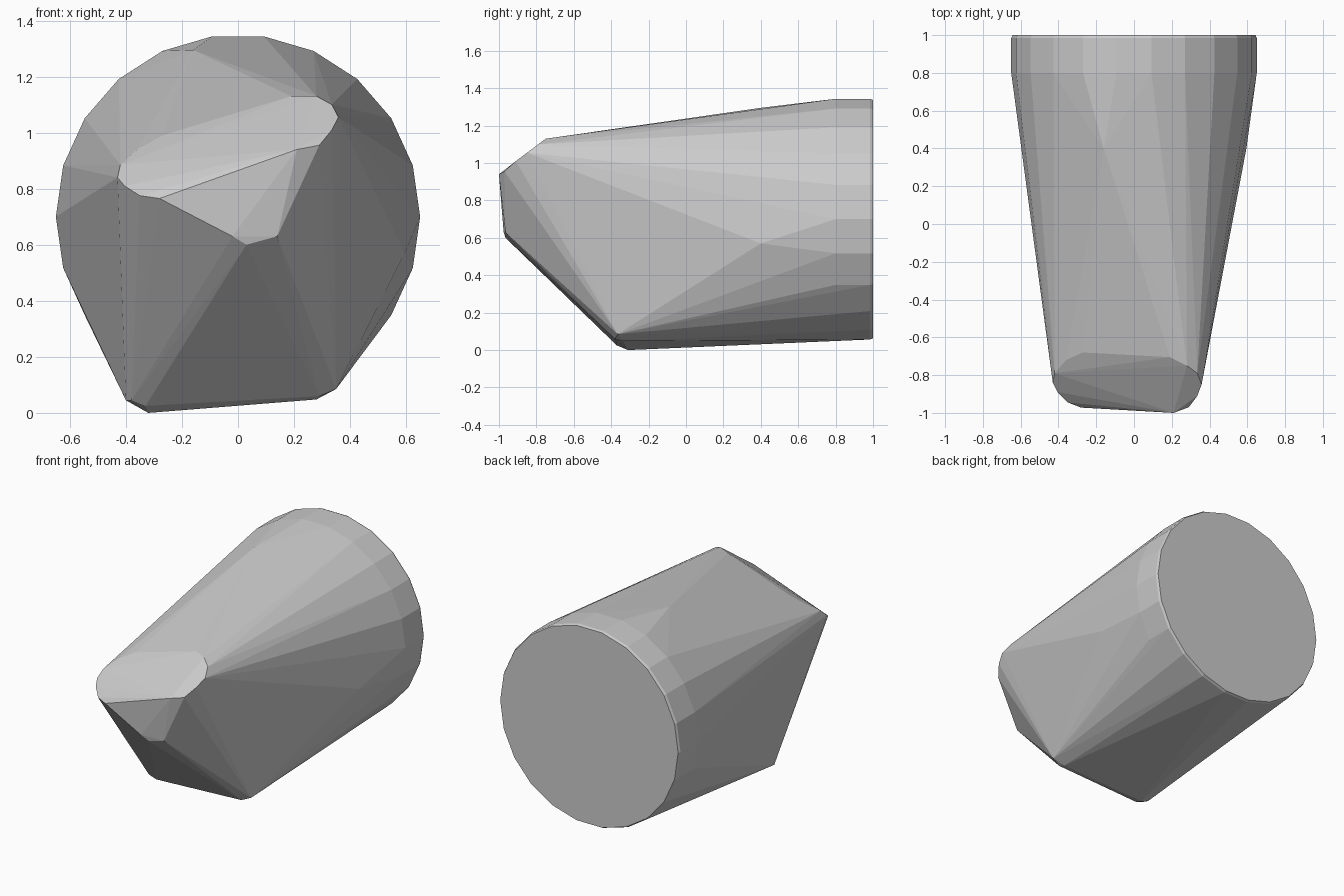
import bpy, bmesh, math

if "Cube" in bpy.data.objects:
    bpy.data.objects.remove(bpy.data.objects["Cube"])

SIDES = 22
bm = bmesh.new()

# Round rear collar: straight band with a thin bevelled rim
for y, r in ((0.80, 0.65), (0.985, 0.65), (1.0, 0.643)):
    for i in range(SIDES):
        a = math.tau * (i + 0.5) / SIDES + math.pi / 2
        bm.verts.new((r * math.cos(a), y, 0.70 + r * math.sin(a)))

# Slanted top facet, going round its softened outline
nose_top = [
    (-0.27, -0.68, 0.99), (-0.36, -0.72, 0.94), (-0.42, -0.79, 0.885),
    (-0.43, -0.84, 0.84), (-0.405, -0.89, 0.81), (-0.35, -0.945, 0.775),
    (-0.28, -0.972, 0.765), (0.21, -1.0, 0.94), (0.29, -0.97, 0.955),
    (0.335, -0.91, 1.01), (0.358, -0.85, 1.055), (0.335, -0.79, 1.10),
    (0.28, -0.75, 1.13), (0.19, -0.705, 1.13)]
# Lower tip of the front triangular facet
nose_tip = [(-0.02, -0.975, 0.63), (0.03, -0.965, 0.60), (0.14, -0.965, 0.63)]
# Two blunt bottom corners
left_corner = [(-0.40, -0.34, 0.045), (-0.38, -0.375, 0.045), (-0.32, -0.31, 0.0),
               (-0.33, -0.37, 0.025)]
right_corner = [(0.28, -0.34, 0.048), (0.35, -0.365, 0.085), (0.29, -0.38, 0.06)]
# Slight swellings on the flanks
flank = [(0.595, 0.40, 0.57), (-0.16, 0.40, 1.295)]

for p in nose_top + nose_tip + left_corner + right_corner + flank:
    bm.verts.new(p)

# Wrap everything in one faceted skin
res = bmesh.ops.convex_hull(bm, input=bm.verts[:])
loose = [v for v in bm.verts if not v.link_faces]
bmesh.ops.delete(bm, geom=loose, context='VERTS')
bmesh.ops.dissolve_limit(bm, angle_limit=math.radians(1), verts=bm.verts[:],
                         edges=bm.edges[:])
bmesh.ops.recalc_face_normals(bm, faces=bm.faces[:])

mesh = bpy.data.meshes.new("faceted_block")
bm.to_mesh(mesh)
bm.free()
block = bpy.data.objects.new("faceted_block", mesh)
bpy.context.collection.objects.link(block)
